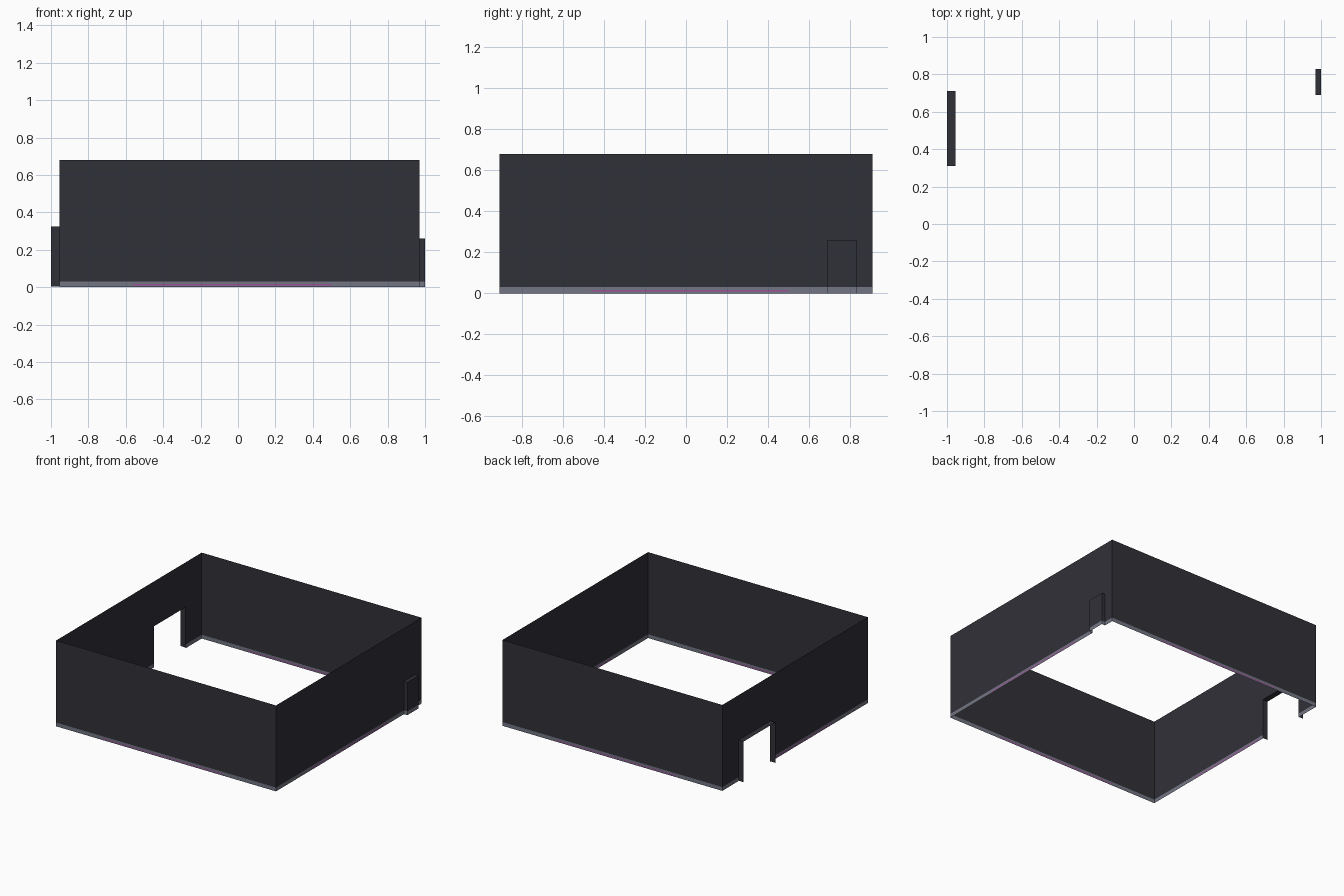
import bpy, bmesh

if "Cube" in bpy.data.objects:
    bpy.data.objects.remove(bpy.data.objects["Cube"])

def material(name, rgb):
    m = bpy.data.materials.new(name)
    m.diffuse_color = (*rgb, 1)
    m.use_nodes = True
    m.node_tree.nodes["Principled BSDF"].inputs["Base Color"].default_value = m.diffuse_color
    return m

MATS = [material("charcoal wall", (0.030, 0.030, 0.040)),
        material("grey skirting", (0.17, 0.18, 0.23)),
        material("magenta strip", (0.34, 0.08, 0.32))]

X0, X1, Y0, Y1, TOP = -0.955, 0.97, -0.91, 0.91, 0.68
BASE = 0.03                      # skirting height
LOW, HIGH = 0.008, 0.016         # magenta strip heights


def sheet(name, place, us, zs, hole=None, strip=None, skirting=True):
    """Upright single-sided sheet cut along us and zs, coloured by height."""
    bm = bmesh.new()
    for u0, u1 in zip(us, us[1:]):
        for z0, z1 in zip(zs, zs[1:]):
            u, z = (u0 + u1) / 2, (z0 + z1) / 2
            if hole and hole[0] < u < hole[1] and z < hole[2]:
                continue
            f = bm.faces.new([bm.verts.new(place(a, b)) for a, b in
                              ((u0, z0), (u1, z0), (u1, z1), (u0, z1))])
            if skirting and z < BASE:
                f.material_index = 1
                if strip and strip[0] < u < strip[1] and LOW < z < HIGH:
                    f.material_index = 2
    bmesh.ops.remove_doubles(bm, verts=bm.verts, dist=1e-5)
    finish(name, bm)


def finish(name, bm):
    me = bpy.data.meshes.new(name)
    bm.to_mesh(me)
    bm.free()
    for m in MATS:
        me.materials.append(m)
    bpy.context.collection.objects.link(bpy.data.objects.new(name, me))


# Room walls: thin sheets, with a doorway on the left and a niche on the right
door = (0.31, 0.71, 0.325)
niche = (0.69, 0.83, 0.26)
bands = [0, LOW, HIGH, BASE]
sheet("front_wall", lambda u, z: (u, Y0, z), [X0, -0.56, 0.5, X1], bands + [TOP],
      strip=(-0.56, 0.5))
sheet("back_wall", lambda u, z: (-u, Y1, z), [-X1, -0.5, 0.56, -X0], bands + [TOP],
      strip=(-0.5, 0.56))
sheet("right_wall", lambda u, z: (X1, u, z), [Y0, -0.46, 0.5, niche[0], niche[1], Y1],
      bands + [niche[2], TOP], hole=niche, strip=(-0.46, 0.5))
sheet("left_wall", lambda u, z: (X0, u, z), [Y0, -0.46, 0.28, door[0], door[1], Y1],
      bands + [door[2], TOP], hole=door, strip=(-0.46, 0.28))


def reveal(name, xa, xb, opening, skirting, z0):
    """Two jambs and a lintel around an opening."""
    y0, y1, h = opening
    for side, y in (("front", y0), ("back", y1)):
        sheet(f"{name}_{side}_jamb", lambda u, z, y=y: (u, y, z), [xa, xb],
              [z0, BASE, h], skirting=skirting)
    bm = bmesh.new()
    bm.faces.new([bm.verts.new(p) for p in
                  ((xa, y0, h), (xb, y0, h), (xb, y1, h), (xa, y1, h))])
    finish(name + "_lintel", bm)


# Open doorway and closed shallow niche
reveal("doorway", -1.0, X0, door, False, 0.005)
reveal("niche", X1, 1.0, niche, True, 0)
sheet("niche_back", lambda u, z: (1.0, u, z), list(niche[:2]), [0, BASE, niche[2]])
